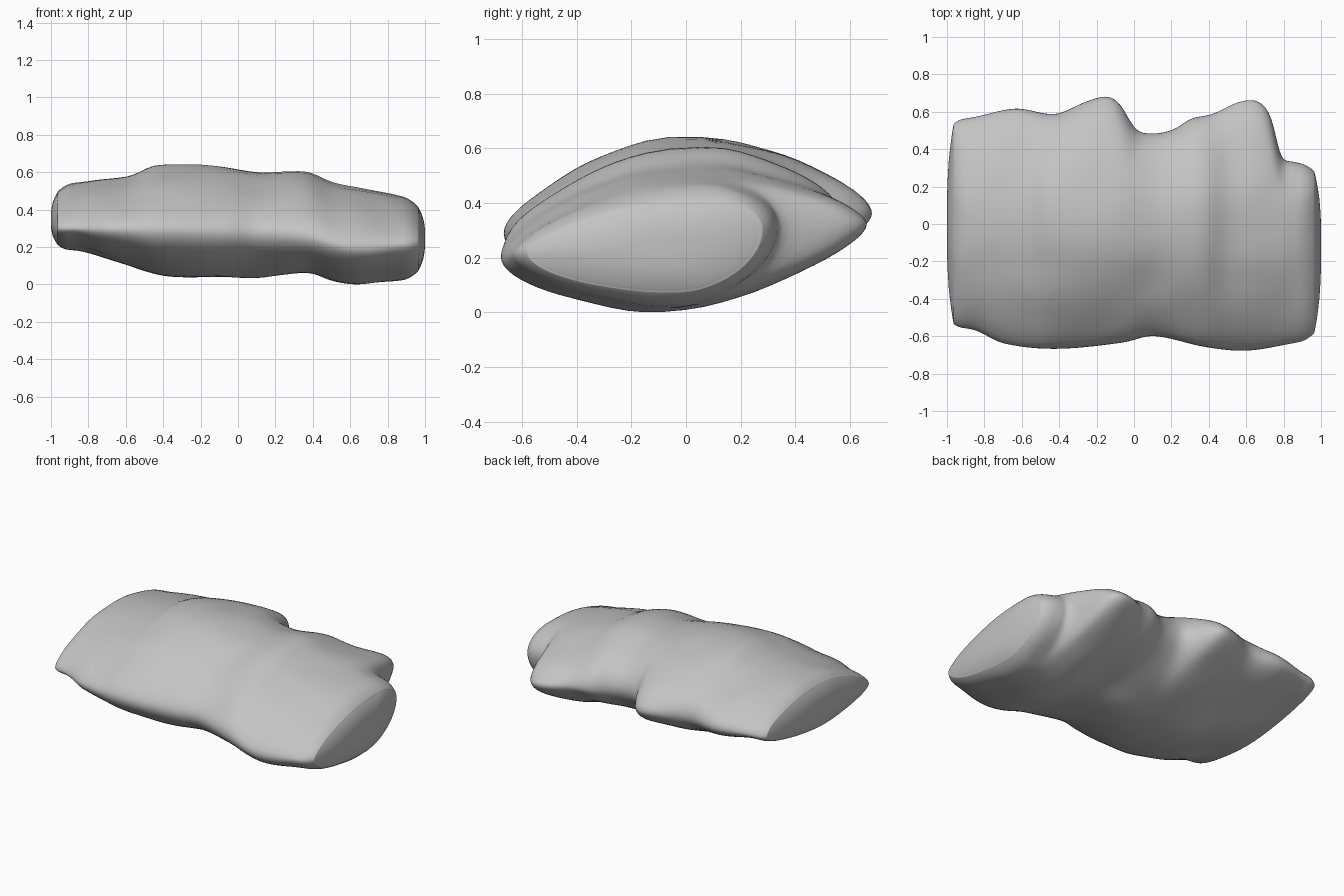
import bpy
import bmesh
from math import sin, cos, pi, sqrt
from mathutils import Vector, noise

default_cube = bpy.data.objects.get("Cube")
if default_cube:
    bpy.data.objects.remove(default_cube, do_unlink=True)

# Outline curves along the length of the boulder: (x, value)
TOP = [(-1, .54), (-.8, .555), (-.58, .58), (-.44, .635), (-.13, .635), (.12, .6),
       (.36, .605), (.5, .545), (.66, .52), (.9, .46), (1, .44)]
BOTTOM = [(-1, .2), (-.8, .165), (-.6, .1), (-.4, .045), (0, .03), (.38, .05),
          (.5, .015), (.63, 0), (.8, .02), (1, .04)]
FRONT = [(-1, -.55), (-.85, -.57), (-.7, -.64), (-.42, -.67), (-.05, -.635),
         (.1, -.6), (.38, -.66), (.6, -.68), (.85, -.64), (1, -.61)]
BACK = [(-1, .55), (-.85, .575), (-.63, .62), (-.42, .59), (-.25, .66), (-.13, .685),
        (-.06, .63), (0, .51), (.1, .485), (.22, .51), (.3, .565), (.42, .59),
        (.56, .655), (.67, .655), (.74, .56), (.78, .37), (.85, .335), (1, .31)]
FRONT_TIP = [(-1, .3), (0, .28), (.35, .26), (.6, .2), (1, .22)]
BACK_TIP = [(-1, .35), (-.15, .36), (.65, .32), (1, .3)]

ARC = 16      # steps in each quarter of a cross-section
RINGS = 120   # cross-sections along the length
BODY = .965   # where the domed ends begin


def slope(pts, i):
    a, b = pts[max(i - 1, 0)], pts[min(i + 1, len(pts) - 1)]
    return (b[1] - a[1]) / (b[0] - a[0])


def sample(pts, x):
    """Smooth interpolation through the outline points."""
    i = 0
    while i < len(pts) - 2 and x > pts[i + 1][0]:
        i += 1
    (xa, a), (xb, b) = pts[i], pts[i + 1]
    h = xb - xa
    t = (x - xa) / h
    blend = t * t * (3 - 2 * t)
    return (a + (b - a) * blend + h * slope(pts, i) * t * (1 - t) ** 2
            - h * slope(pts, i + 1) * t * t * (1 - t))


def end_inset(x, radius):
    """How far the section is pulled in to round off the two ends."""
    d = min((1 - abs(x)) / radius, 1)
    return radius * (1 - sqrt(1 - (1 - d) ** 2))


def section(x):
    """Lens-shaped loop of four quarter arcs, each part straight, part round."""
    inset = end_inset(x, .12 if x > 0 else .09)
    top_inset = end_inset(x, .12 if x > 0 else .14)
    front, back = sample(FRONT, x) + inset, sample(BACK, x) - inset
    top, bottom = sample(TOP, x) - top_inset, sample(BOTTOM, x) + inset
    front_z, back_z = sample(FRONT_TIP, x), sample(BACK_TIP, x)
    # Short sections in the back notches are blunter than the lobes
    quarters = [(back, back_z, top, .1, back - .3, False),
                (front, front_z, top, -.1, .5, True),
                (front, front_z, bottom, -.1, .2, False),
                (back, back_z, bottom, 0, back - .1, True)]
    loop = []
    for tip_y, tip_z, crest, peak_y, straight, falling in quarters:
        for k in range(ARC if falling else ARC + 1):
            angle = pi / 2 * (ARC - k if falling else k) / ARC
            u = cos(angle)
            height = straight * (1 - u) + (1 - straight) * sin(angle)
            loop.append(Vector((x, peak_y + (tip_y - peak_y) * u,
                                tip_z + (crest - tip_z) * height)))
    return loop


def dome(loop, factor):
    """Shrunken copy of an end loop, pushed outwards to close the end."""
    centre = sum(loop, Vector()) / len(loop)
    ring = [centre + (p - centre) * factor for p in loop]
    push = (1 - BODY) * (1 - factor ** 3)
    for p in ring:
        p.x += push if centre.x > 0 else -push
    return ring


# Boulder: loft the sections, packed closer towards both ends
bm = bmesh.new()
xs = [-BODY * cos(pi * i / RINGS) for i in range(RINGS + 1)]
loops = [section(x) for x in xs]
caps = (.97, .93, .87, .78, .65, .5, .3, .1)
loops = ([dome(loops[0], f) for f in reversed(caps)] + loops
         + [dome(loops[-1], f) for f in caps])
rings = [[bm.verts.new(p) for p in loop] for loop in loops]
count = len(rings[0])
for ring, after in zip(rings, rings[1:]):
    for j in range(count):
        k = (j + 1) % count
        bm.faces.new((ring[j], ring[k], after[k], after[j]))
bm.faces.new(rings[0])
bm.faces.new(rings[-1])

# Soften the creases along the rims and between the lobes
for _ in range(4):
    bmesh.ops.smooth_vert(bm, verts=bm.verts, factor=.5,
                          use_axis_y=True, use_axis_z=True)
bmesh.ops.recalc_face_normals(bm, faces=bm.faces)
bm.normal_update()

# Gentle weathered dents, kept off the ends and the lowest point
for v in bm.verts:
    fade = min(1, (1 - abs(v.co.x)) * 8)
    dent = noise.noise(v.co * 4) * .014
    v.co.z = max(0, v.co.z + v.normal.z * dent * fade)

mesh = bpy.data.meshes.new("boulder")
bm.to_mesh(mesh)
bm.free()
boulder = bpy.data.objects.new("boulder", mesh)
bpy.context.collection.objects.link(boulder)

# Plain stone colour
stone = bpy.data.materials.new("stone grey")
stone.use_nodes = True
colour = (.55, .55, .55, 1)
stone.diffuse_color = colour
stone.node_tree.nodes["Principled BSDF"].inputs["Base Color"].default_value = colour
mesh.materials.append(stone)

bpy.context.view_layer.objects.active = boulder
boulder.select_set(True)
bpy.ops.object.shade_smooth()
